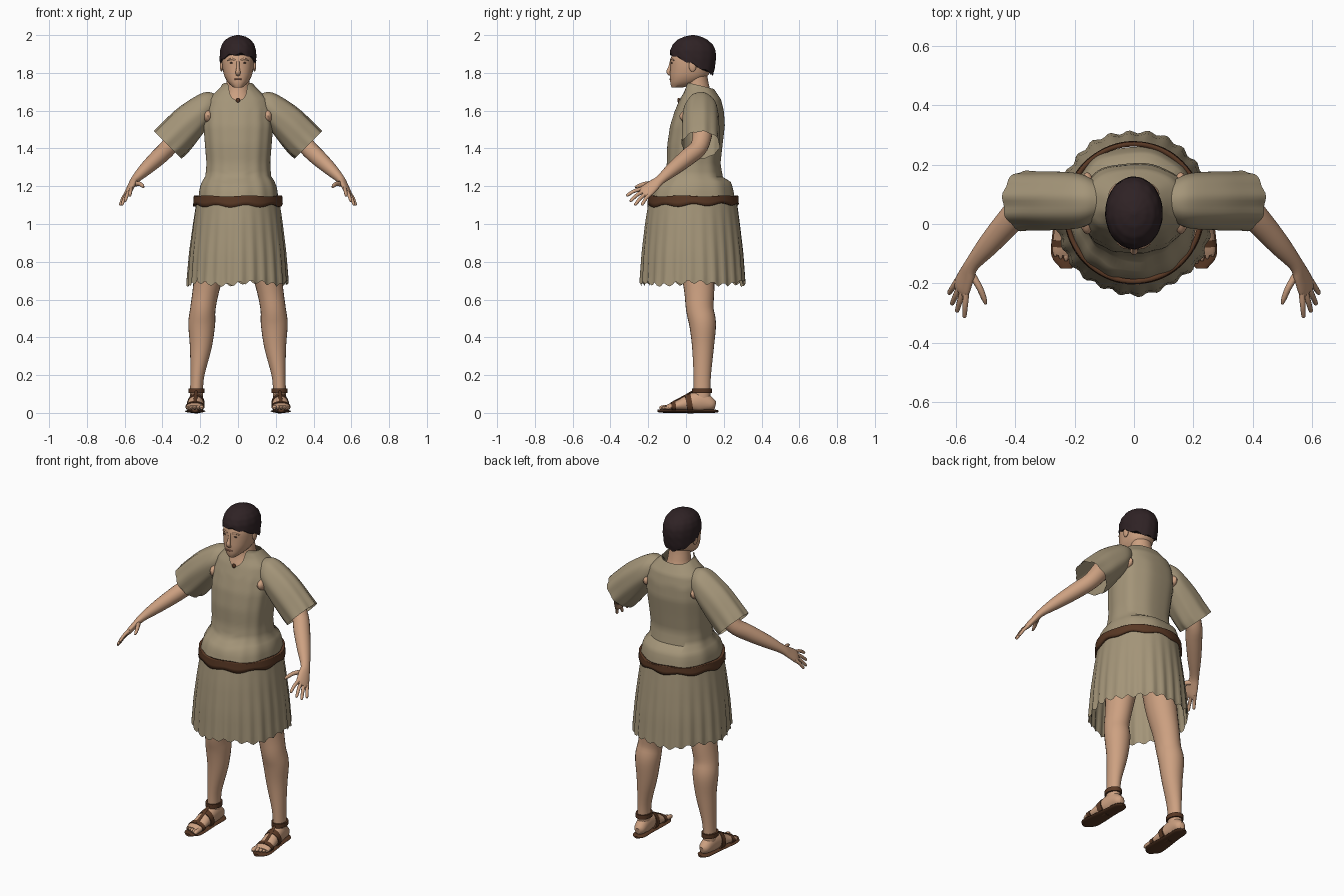
import bpy, bmesh
from math import sin, cos, pi, radians, exp
from mathutils import Vector, Matrix

if "Cube" in bpy.data.objects:
    bpy.data.objects.remove(bpy.data.objects["Cube"])


def material(name, rgb):
    m = bpy.data.materials.new(name)
    m.use_nodes = True
    m.diffuse_color = (*rgb, 1)
    m.node_tree.nodes["Principled BSDF"].inputs["Base Color"].default_value = (*rgb, 1)
    return m


cloth = material("tan_cloth", (.37, .30, .19))
skin = material("skin", (.61, .355, .22))
hair = material("dark_hair", (.028, .016, .018))
leather = material("brown_leather", (.10, .04, .018))
lips = material("lips", (.40, .18, .12))
eyes = material("eyes", (.07, .04, .03))

parts = []


def finish(name, bm, mat):
    bmesh.ops.recalc_face_normals(bm, faces=bm.faces)
    mesh = bpy.data.meshes.new(name)
    bm.to_mesh(mesh)
    bm.free()
    mesh.materials.append(mat)
    ob = bpy.data.objects.new(name, mesh)
    bpy.context.scene.collection.objects.link(ob)
    parts.append(ob)
    return ob


def skin_rings(name, rings, mat, caps):
    """Join a list of equal rings into one surface."""
    bm = bmesh.new()
    grid = [[bm.verts.new(p) for p in ring] for ring in rings]
    n = len(grid[0])
    for low, high in zip(grid, grid[1:]):
        for j in range(n):
            k = (j + 1) % n
            bm.faces.new((low[j], low[k], high[k], high[j]))
    if caps:
        bm.faces.new(grid[0])
        bm.faces.new(grid[-1])
    return finish(name, bm, mat)


def spline(rows, k=4):
    """Smoothly fill in k steps between the rows."""
    out = []
    for i in range(len(rows) - 1):
        a, b, c, d = rows[max(i - 1, 0)], rows[i], rows[i + 1], rows[min(i + 2, len(rows) - 1)]
        for s in range(k):
            t = s / k
            out.append([q + t * (r - p) / 2 + t * t * (p - 2.5 * q + 2 * r - w / 2)
                        + t ** 3 * (3 * (q - r) + w - p) / 2
                        for p, q, r, w in zip(a, b, c, d)])
    return out + [list(rows[-1])]


def tube(name, rows, mat, ref, sides=16, caps=True):
    """Sweep an ellipse along rows of x, y, z, width, thickness."""
    rows = spline(rows)
    pts = [Vector(r[:3]) for r in rows]
    rings = []
    for i, (p, r) in enumerate(zip(pts, rows)):
        d = (pts[min(i + 1, len(pts) - 1)] - pts[max(i - 1, 0)]).normalized()
        u = Vector(ref)
        u = (u - d * u.dot(d)).normalized()
        v = d.cross(u)
        angles = [2 * pi * j / sides for j in range(sides)]
        rings.append([p + u * r[3] * cos(a) + v * r[4] * sin(a) for a in angles])
    return skin_rings(name, rings, mat, caps)


def lookup(rows, z):
    z = min(max(z, rows[0][0]), rows[-1][0])
    for a, b in zip(rows, rows[1:]):
        if z <= b[0]:
            t = (z - a[0]) / (b[0] - a[0])
            return [p + t * (q - p) for p, q in zip(a[1:], b[1:])]


def sheet(name, mat, rows, low, high, cols=64, steps=20, e=2, ripple=lambda a, z: 0, caps=False):
    """Upright shell: rows of z, half width, front y, back y; edges vary by angle."""
    rings = []
    for i in range(steps + 1):
        ring = []
        for j in range(cols):
            a = 2 * pi * j / cols - pi
            lo, hi = low(a), high(a)
            z = lo + (hi - lo) * sin(i / steps * pi / 2)
            rx, yf, yb = lookup(rows, z)
            s, c, k = sin(a), cos(a), 1 + ripple(a, z)
            px = abs(s) ** (2 / e) * (1 if s > 0 else -1)
            py = abs(c) ** (2 / e) * (1 if c > 0 else -1)
            ring.append((rx * k * px, (yf + yb) / 2 - (yb - yf) / 2 * k * py, z))
        rings.append(ring)
    return skin_rings(name, rings, mat, caps)


def ball(name, loc, radii, mat):
    bm = bmesh.new()
    bmesh.ops.create_uvsphere(bm, u_segments=20, v_segments=12, radius=1,
                              matrix=Matrix.Translation(loc) @ Matrix.Diagonal((*radii, 1)))
    return finish(name, bm, mat)


def level(z):
    return lambda a: z


# Head and neck
sheet("neck", skin, [(1.58, .11, -.04, .16), (1.66, .085, -.02, .15), (1.70, .066, 0, .13),
                     (1.76, .06, .004, .116), (1.82, .058, .01, .11)], level(1.58), level(1.82), 32, 12)
sheet("head", skin, [(1.722, .022, -.075, -.02), (1.735, .04, -.082, .03), (1.76, .062, -.084, .09),
                     (1.79, .075, -.085, .12), (1.83, .083, -.083, .135), (1.87, .085, -.082, .14),
                     (1.91, .08, -.07, .135), (1.95, .065, -.045, .12), (1.98, .03, 0, .07)],
      level(1.722), level(1.98), 40, 24, 2.25, caps=True)
sheet("hair", hair, [(1.76, .082, -.06, .135), (1.82, .094, -.08, .152), (1.88, .097, -.086, .16),
                     (1.92, .095, -.083, .157), (1.95, .086, -.07, .142), (1.975, .068, -.045, .115),
                     (1.992, .04, -.01, .08), (2.0, .008, .03, .045)],
      lambda a: 1.845 + .055 * cos(a) + .006 * sin(9 * a), level(2), 72, 24,
      ripple=lambda a, z: .012 * sin(13 * a + 60 * z) * sin(70 * z), caps=True)
tube("nose", [(0, -.078, 1.868, .007, .006), (0, -.086, 1.83, .008, .008),
              (0, -.092, 1.805, .013, .012), (0, -.083, 1.788, .011, .006)], skin, (1, 0, 0))
ball("mouth", (0, -.082, 1.766), (.022, .006, .005), lips)
for s, side in ((1, "left"), (-1, "right")):
    ball(side + "_ear", (s * .087, .035, 1.838), (.009, .02, .032), skin)
    ball(side + "_eye", (s * .033, -.074, 1.853), (.012, .005, .004), eyes)
    tube(side + "_brow", [(s * .015, -.081, 1.868, .004, .004), (s * .035, -.078, 1.874, .005, .004),
                          (s * .056, -.064, 1.866, .003, .003)], skin, (0, 0, 1), 8)

# Tunic body with a notched collar, then skirt and belt
sheet("tunic_body", cloth, [(1.12, .212, -.19, .26), (1.19, .205, -.172, .248), (1.225, .192, -.15, .235),
                            (1.245, .174, -.115, .195), (1.32, .168, -.10, .182), (1.42, .176, -.098, .193),
                            (1.52, .184, -.083, .205), (1.60, .178, -.058, .20), (1.66, .16, -.034, .185),
                            (1.70, .118, -.012, .158), (1.73, .088, -.006, .138), (1.77, .078, -.002, .125)],
      level(1.12), lambda a: 1.735 + .02 * cos(a) - .10 * exp(-(a / .42) ** 2), 88, 36, 2.35,
      lambda a, z: .012 * sin(11 * a + 3 * sin(a)) * (1 if z < 1.6 else .3))


def pleats(a, z):
    k = (1.14 - z) / .46
    return k * (.022 * sin(26 * a) + .012 * sin(7 * a + 1))


sheet("skirt", cloth, [(.66, .268, -.24, .315), (.85, .255, -.23, .302), (1, .237, -.215, .285),
                       (1.14, .217, -.195, .267)],
      lambda a: .685 + .01 * sin(26 * a + 1) + .008 * sin(5 * a), level(1.14), 130, 14, ripple=pleats)
belt = sheet("belt", leather, [(1.08, .231, -.197, .273), (1.15, .226, -.193, .269)],
             lambda a: 1.1 + .007 * sin(9 * a) - .006 * cos(a), lambda a: 1.148 + .003 * sin(6 * a), 72, 4)
thick = belt.modifiers.new("thickness", "SOLIDIFY")
thick.thickness, thick.offset = .016, 0
ball("collar_tie", (0, -.038, 1.655), (.011, .008, .013), leather)

for s, side in ((1, "left"), (-1, "right")):
    # Sleeve: rows of top x, top z, bottom x, bottom z, half depth
    rings = []
    for n, (tx, tz, bx, bz, ry) in enumerate(spline([
            (.12, 1.69, .15, 1.53, .07), (.185, 1.695, .185, 1.48, .092), (.305, 1.622, .235, 1.415, .098),
            (.40, 1.535, .275, 1.37, .098), (.443, 1.49, .303, 1.348, .10)])):
        ring = []
        for j in range(48):
            a = 2 * pi * j / 48
            k = cos(a) * (1 + .003 * n * sin(9 * a))
            y = .078 + ry * sin(a) * (1 + .0025 * n * sin(8 * a))
            ring.append((s * ((tx + bx) / 2 + (tx - bx) / 2 * k), y, (tz + bz) / 2 + (tz - bz) / 2 * k))
        rings.append(ring)
    skin_rings(side + "_sleeve", rings, cloth, False)
    ball(side + "_shoulder", (s * .158, .07, 1.57), (.032, .105, .045), skin)

    # Arm running into the palm
    across = Vector((s * .47, .75, -.47))
    tube(side + "_arm", [(s * .2, .09, 1.6, .06, .06), (s * .29, .09, 1.51, .055, .055),
                         (s * .365, .07, 1.41, .047, .046), (s * .42, .01, 1.355, .046, .044),
                         (s * .49, -.07, 1.29, .038, .035), (s * .545, -.135, 1.235, .027, .022),
                         (s * .563, -.172, 1.205, .035, .018), (s * .58, -.212, 1.172, .041, .015),
                         (s * .586, -.228, 1.16, .036, .009)], skin, across, 20)

    # Fingers and thumb
    knuckle = Vector((s * .58, -.212, 1.172))
    tips = {"index": (.572, -.316, 1.15), "middle": (.598, -.297, 1.12),
            "ring": (.615, -.272, 1.1), "little": (.625, -.235, 1.1)}
    for i, (finger, (x, y, z)) in enumerate(tips.items()):
        base, tip = knuckle + across * (.02 * i - .03), Vector((s * x, y, z))
        mid = base.lerp(tip, .5) + Vector((0, 0, .006))
        tube(f"{side}_{finger}_finger", [(*base, .011, .011), (*mid, .0095, .0095),
                                         (*base.lerp(tip, .92), .008, .007), (*tip, .003, .003)],
             skin, across, 10)
    tube(side + "_thumb", [(s * .55, -.165, 1.212, .015, .013), (s * .522, -.212, 1.213, .012, .011),
                           (s * .506, -.25, 1.202, .01, .009), (s * .5, -.27, 1.195, .004, .004)],
         skin, across, 10)

    # Leg and foot
    tube(side + "_leg", [(s * .11, .06, 1.08, .10, .11), (s * .14, .06, .82, .085, .095),
                         (s * .17, .07, .65, .07, .08), (s * .186, .073, .55, .067, .073),
                         (s * .192, .088, .47, .071, .071), (s * .197, .09, .35, .058, .058),
                         (s * .215, .086, .2, .037, .046), (s * .22, .085, .1, .034, .044),
                         (s * .22, .085, .05, .034, .044)], skin, (1, 0, 0), 24)
    tube(side + "_foot", [(s * .214, .155, .04, .015, .02), (s * .216, .135, .045, .032, .033),
                          (s * .22, .08, .06, .038, .055), (s * .223, .02, .054, .041, .044),
                          (s * .226, -.04, .04, .045, .028), (s * .228, -.085, .032, .047, .018),
                          (s * .229, -.105, .028, .043, .012)], skin, (1, 0, 0), 20)
    for i in range(5):
        x, reach = s * (.193 + .018 * i), -.14 + .008 * i
        r = .0125 if i == 0 else .0095
        tube(f"{side}_toe_{i + 1}", [(x, -.085, .03, r, r), (x, reach + .015, .028, r, r),
                                     (x, reach, .024, r / 2, r / 2)], skin, (1, 0, 0), 10)

    # Sandal
    tube(side + "_sole", [(s * .214, .17, .009, .012, .006), (s * .216, .14, .009, .038, .009),
                          (s * .22, .06, .009, .042, .009), (s * .225, -.05, .009, .052, .009),
                          (s * .228, -.11, .009, .05, .009), (s * .228, -.15, .011, .018, .007)],
         leather, (1, 0, 0))
    tube(side + "_ankle_strap", [(s * .22, .085, .105, .043, .053), (s * .22, .085, .13, .043, .053)],
         leather, (1, 0, 0), 24)
    tube(side + "_instep_strap", [(s * .222, .03, .05, .046, .054), (s * .224, 0, .045, .047, .048)],
         leather, (1, 0, 0), 24)
    tube(side + "_toe_strap", [(s * .227, -.055, .034, .05, .03), (s * .228, -.078, .032, .051, .025)],
         leather, (1, 0, 0), 24)
    tube(side + "_top_strap", [(s * .227, -.07, .056, .01, .005), (s * .224, -.01, .088, .009, .005),
                               (s * .221, .035, .114, .008, .005)], leather, (1, 0, 0), 8)

# Smooth shading with crisp edges
bpy.ops.object.select_all(action="DESELECT")
for ob in parts:
    ob.select_set(True)
bpy.context.view_layer.objects.active = parts[0]
bpy.ops.object.shade_smooth_by_angle(angle=radians(45))
